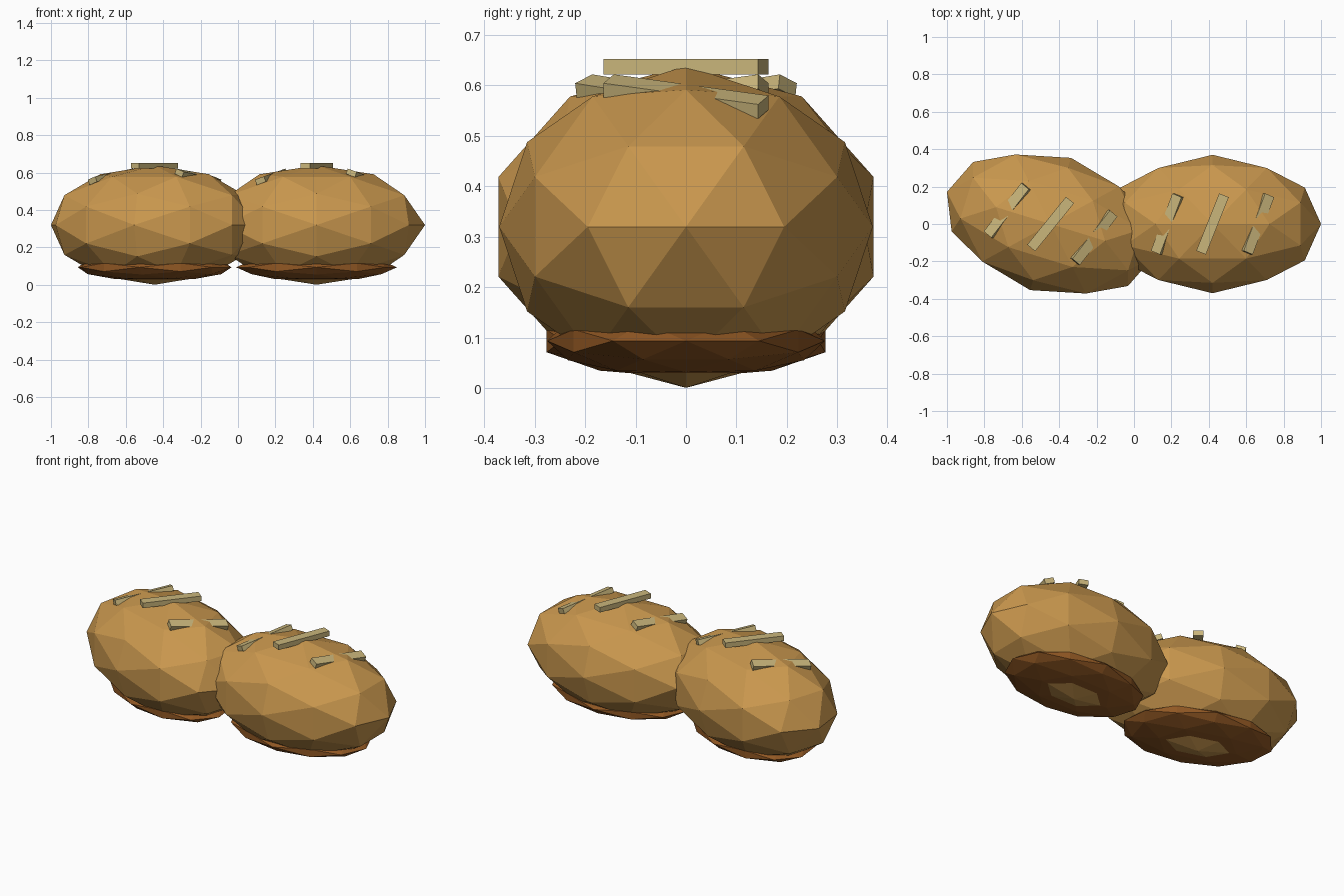
import bpy, bmesh, math
from mathutils import Matrix, Vector

if "Cube" in bpy.data.objects:
    bpy.data.objects.remove(bpy.data.objects["Cube"])


def material(name, r, g, b):
    m = bpy.data.materials.new(name)
    m.diffuse_color = tuple((c / 255) ** 2.2 for c in (r, g, b)) + (1,)
    m.use_nodes = True
    m.node_tree.nodes["Principled BSDF"].inputs["Base Color"].default_value = m.diffuse_color
    return m


DOUGH = material("golden crust", 200, 150, 79)
BASE = material("dark baked base", 143, 88, 40)
SCORE = material("pale score mark", 200, 180, 122)


def finish(bm, name, mat, matrix):
    bmesh.ops.recalc_face_normals(bm, faces=bm.faces)
    me = bpy.data.meshes.new(name)
    bm.to_mesh(me)
    bm.free()
    me.transform(matrix)
    me.materials.append(mat)
    ob = bpy.data.objects.new(name, me)
    bpy.context.collection.objects.link(ob)


def faceted_ball(name, mat, centre, radii, place):
    """42-point ball with a vertex on every axis, as the hull of symmetric points."""
    p = (1 + math.sqrt(5)) / 2
    seeds = [(1, 0, 0), (p, 1, 0), (p / 2, 0.5 / p, 0.5)]
    pts = set()
    for s in seeds:
        for k in range(3):
            c = s[k:] + s[:k]
            for i in range(8):
                v = Vector([a * (-1 if i >> j & 1 else 1) for j, a in enumerate(c)]).normalized()
                pts.add(tuple(round(a, 5) + 0.0 for a in v))
    bm = bmesh.new()
    for v in sorted(pts):
        bm.verts.new(v)
    bmesh.ops.convex_hull(bm, input=bm.verts)
    local = Matrix.Translation(centre) @ Matrix.Diagonal((*radii, 1))
    finish(bm, name, mat, place @ local)


def score_bar(name, x, z, tilt, place):
    bm = bmesh.new()
    bmesh.ops.create_cube(bm, size=1)
    local = (Matrix.Translation((x, 0, z)) @ Matrix.Rotation(tilt, 4, 'Y')
             @ Matrix.Rotation(-0.38, 4, 'Z') @ Matrix.Diagonal((0.055, 0.33, 0.03, 1)))
    finish(bm, name, SCORE, place @ local)


# Two identical rolls, the left one turned
for side, x, turn in (("right", 0.42, 0), ("left", -0.446, -0.3)):
    place = Matrix.Translation((x, 0, 0)) @ Matrix.Rotation(turn, 4, 'Z')
    faceted_ball(side + "_roll", DOUGH, (0, 0, 0.32), (0.58, 0.37, 0.319), place)
    faceted_ball(side + "_roll_base", BASE, (0, 0, 0.094), (0.43, 0.275, 0.073), place)
    # Diagonal score marks, the outer two tilted with the roll's slope
    score_bar(side + "_score_middle", 0, 0.637, 0, place)
    score_bar(side + "_score_outer", 0.243, 0.578, 0.35, place)
    score_bar(side + "_score_inner", -0.243, 0.578, -0.35, place)
